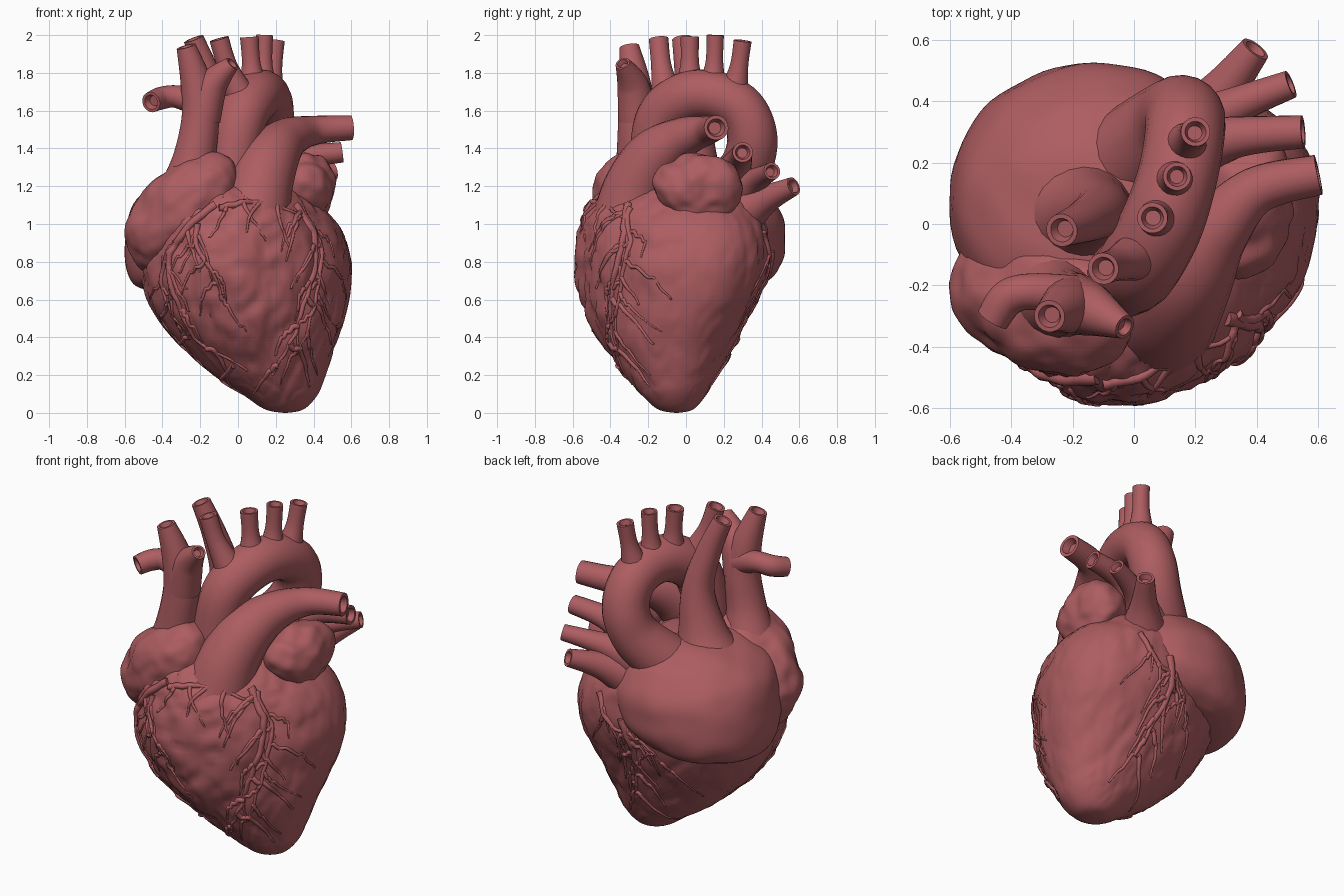
import bpy, bmesh, math, random
from mathutils import Vector, noise

random.seed(4)
if "Cube" in bpy.data.objects:
    bpy.data.objects.remove(bpy.data.objects["Cube"])

flesh = bpy.data.materials.new("flesh red")
flesh.use_nodes = True
flesh.diffuse_color = (0.42, 0.11, 0.12, 1)
flesh.node_tree.nodes["Principled BSDF"].inputs["Base Color"].default_value = (0.42, 0.11, 0.12, 1)


def spline(points, steps):
    """Catmull-Rom samples through tuples of any length."""
    out = []
    for i in range(len(points) - 1):
        a, b = points[max(i - 1, 0)], points[i]
        c, d = points[i + 1], points[min(i + 2, len(points) - 1)]
        for s in range(steps):
            t = s / steps
            out.append([0.5 * (2 * q + (r - p) * t + (2 * p - 5 * q + 4 * r - w) * t * t
                               + (3 * q - p - 3 * r + w) * t ** 3)
                        for p, q, r, w in zip(a, b, c, d)])
    return out + [list(points[-1])]


def finish(bm, name, angle=50):
    bmesh.ops.recalc_face_normals(bm, faces=bm.faces)
    mesh = bpy.data.meshes.new(name)
    bm.to_mesh(mesh)
    bm.free()
    mesh.materials.append(flesh)
    obj = bpy.data.objects.new(name, mesh)
    bpy.context.collection.objects.link(obj)
    bpy.ops.object.select_all(action="DESELECT")
    obj.select_set(True)
    bpy.context.view_layer.objects.active = obj
    bpy.ops.object.shade_smooth_by_angle(angle=math.radians(angle))


def skin(bm, rings):
    """Bridge rings of points and cap both ends."""
    loops = [[bm.verts.new(p) for p in ring] for ring in rings]
    n = len(loops[0])
    for a, b in zip(loops, loops[1:]):
        for i in range(n):
            bm.faces.new((a[i], a[(i + 1) % n], b[(i + 1) % n], b[i]))
    bm.faces.new(loops[0])
    bm.faces.new(loops[-1])


def add_tube(bm, points, sides=20, steps=8, hollow=True):
    """Sweep a circle along (x, y, z, radius); the far end is an open mouth."""
    path = spline(points, steps)
    pos = [Vector(p[:3]) for p in path]
    rad = [p[3] for p in path]
    rings, u = [], None
    for i, p in enumerate(pos):
        t = (pos[min(i + 1, len(pos) - 1)] - pos[max(i - 1, 0)]).normalized()
        u = t.orthogonal() if u is None else u - t * u.dot(t)
        u.normalize()
        v = t.cross(u)

        def ring(centre, r):
            return [centre + r * (u * math.cos(k * math.tau / sides) + v * math.sin(k * math.tau / sides))
                    for k in range(sides)]
        rings.append(ring(p, rad[i]))
    if hollow:
        r = rad[-1]
        rings += [ring(pos[-1], r * 0.72), ring(pos[-1] - t * r * 0.6, r * 0.5)]
    skin(bm, rings)


def vessel(name, *branches):
    bm = bmesh.new()
    for b in branches:
        add_tube(bm, b)
    finish(bm, name)


def section(row, ang, skew=0.0):
    """Point on an oval section; skew leans the oval along the diagonal."""
    z, x0, x1, y0, y1 = row
    return Vector(((x0 + x1) / 2 + (x1 - x0) / 2 * math.cos(ang),
                   (y0 + y1) / 2 + (y1 - y0) / 2 * math.sin(ang + skew), z))


def lumps(p, size, amount):
    return noise.noise(p * size) * amount + noise.noise(p * size * 2.3) * amount * 0.5


# Ventricles: stacked oval sections (z, x min, x max, y min, y max)
body_rows = spline([(0, 0.24, 0.26, -0.06, -0.04), (0.02, 0.14, 0.35, -0.15, 0.04),
                    (0.1, 0.02, 0.425, -0.24, 0.11), (0.2, -0.13, 0.465, -0.32, 0.17),
                    (0.4, -0.35, 0.535, -0.46, 0.27), (0.6, -0.48, 0.585, -0.55, 0.37),
                    (0.8, -0.52, 0.6, -0.585, 0.44), (0.98, -0.5, 0.54, -0.565, 0.43),
                    (1.1, -0.42, 0.43, -0.51, 0.37), (1.19, -0.3, 0.3, -0.41, 0.28),
                    (1.24, -0.12, 0.16, -0.22, 0.12)], 7)


def body_row(z):
    return min(body_rows, key=lambda r: abs(r[0] - z))


def body_point(row, ang):
    """Ventricle surface, crumpled on the front and nearly plain on the left side."""
    p = section(row, ang, 0.14 * (1 + math.cos(ang)) * min(1, row[0] / 0.6))
    out = Vector((math.cos(ang), math.sin(ang), 0))
    rough = 0.3 + 0.7 * max(0, -out.y) + 0.4 * max(0, out.y - 0.3)
    rough *= min(1, p.z / 0.3)
    crease = abs(noise.noise(Vector((p.x * 6, p.y * 6, p.z * 3.5))))
    fine = abs(noise.noise(Vector((p.x * 13, p.y * 13, p.z * 7 + 5))))
    return p + out * rough * (lumps(p, 4, 0.016) + 0.012 - 0.06 * max(0, 0.3 - crease)
                              - 0.06 * max(0, 0.25 - fine))


bm = bmesh.new()
skin(bm, [[body_point(r, k * math.tau / 130) for k in range(130)] for r in body_rows])
finish(bm, "ventricles")

# Atrium: broad smooth mass wrapping the back and right side
atrium_rows = spline([(0.68, -0.46, 0.05, -0.15, 0.36), (0.72, -0.55, 0.19, -0.27, 0.46),
                      (0.81, -0.595, 0.3, -0.34, 0.515), (0.92, -0.605, 0.34, -0.38, 0.525),
                      (1.03, -0.59, 0.34, -0.4, 0.515), (1.13, -0.54, 0.31, -0.38, 0.46),
                      (1.21, -0.45, 0.24, -0.33, 0.38), (1.27, -0.32, 0.13, -0.24, 0.26),
                      (1.295, -0.2, 0.05, -0.12, 0.15)], 5)
bm = bmesh.new()
rings = []
for row in atrium_rows:
    ring = [section(row, k * math.tau / 72) for k in range(72)]
    for p in ring:
        p.z += 0.1 * (p.x + 0.2) * max(0, 1.1 - p.z) / 0.4
        p += (p - Vector((-0.15, 0.1, 1))).normalized() * lumps(p, 3.5, 0.014)
    rings.append(ring)
skin(bm, rings)
finish(bm, "atrium", 70)


# Auricles: lumpy ear-shaped pouches
def auricle(name, centre, axis, radii, amount):
    bm = bmesh.new()
    bmesh.ops.create_icosphere(bm, subdivisions=5, radius=1)
    turn = Vector(axis).to_track_quat("X", "Z")
    for v in bm.verts:
        n = v.co.copy()
        p = turn @ Vector([a * b for a, b in zip(n, radii)]) + Vector(centre)
        v.co = p + (turn @ n) * lumps(p, 6, amount)
    finish(bm, name, 70)


auricle("right_auricle", (-0.29, -0.235, 1.06), (0.5, -0.22, 0.52), (0.38, 0.245, 0.225), 0.024)
auricle("left_auricle", (0.36, 0.07, 1.19), (0.06, 1, -0.1), (0.24, 0.155, 0.175), 0.028)

# Aorta: arch with its four upward branches
vessel("aorta", [(-0.03, -0.17, 1.1, 0.13), (-0.02, -0.17, 1.35, 0.13), (0.02, -0.13, 1.56, 0.135),
                 (0.09, 0.0, 1.67, 0.135), (0.14, 0.15, 1.68, 0.13), (0.165, 0.29, 1.61, 0.13),
                 (0.16, 0.35, 1.47, 0.133), (0.11, 0.325, 1.32, 0.138), (0.0, 0.23, 1.17, 0.16),
                 (-0.1, 0.12, 1.05, 0.19)])
vessel("arch_branches",
       [(0.02, -0.1, 1.66, 0.085), (-0.055, -0.13, 1.83, 0.055), (-0.1, -0.145, 1.98, 0.052)],
       [(0.08, 0.02, 1.72, 0.08), (0.07, 0.02, 1.85, 0.05), (0.06, 0.02, 1.99, 0.05)],
       [(0.13, 0.14, 1.72, 0.08), (0.135, 0.15, 1.85, 0.048), (0.14, 0.155, 2.0, 0.046)],
       [(0.16, 0.25, 1.67, 0.085), (0.185, 0.28, 1.83, 0.05), (0.2, 0.3, 1.97, 0.048)])

# Great vein entering the right auricle, with three branches
vessel("upper_vein",
       [(-0.27, -0.23, 1.15, 0.16), (-0.23, -0.255, 1.35, 0.115), (-0.2, -0.26, 1.56, 0.1),
        (-0.22, -0.27, 1.74, 0.085), (-0.275, -0.3, 1.94, 0.052)],
       [(-0.19, -0.26, 1.56, 0.1), (-0.14, -0.28, 1.73, 0.085), (-0.03, -0.335, 1.85, 0.04)],
       [(-0.2, -0.24, 1.64, 0.075), (-0.33, -0.22, 1.675, 0.06), (-0.41, -0.24, 1.665, 0.06),
        (-0.46, -0.31, 1.645, 0.055)])

# Tapered vessel rising from the top of the atrium
vessel("back_vein", [(-0.2, 0.04, 1.08, 0.23), (-0.14, 0.04, 1.3, 0.14), (-0.11, 0.04, 1.55, 0.092),
                     (-0.16, 0.01, 1.78, 0.07), (-0.235, -0.02, 1.98, 0.054)])

# Pulmonary trunk and veins on the left
vessel("pulmonary_trunk", [(0.08, -0.3, 1.02, 0.2), (0.12, -0.26, 1.2, 0.172),
                           (0.18, -0.16, 1.36, 0.15), (0.27, -0.02, 1.455, 0.11),
                           (0.4, 0.11, 1.495, 0.078), (0.6, 0.16, 1.51, 0.066)])
vessel("pulmonary_veins",
       [(0.12, 0.22, 1.2, 0.13), (0.32, 0.28, 1.34, 0.07), (0.55, 0.3, 1.38, 0.054)],
       [(0.1, 0.25, 1.13, 0.14), (0.3, 0.37, 1.23, 0.068), (0.51, 0.455, 1.28, 0.046)],
       [(0.15, 0.25, 1.03, 0.16), (0.28, 0.42, 1.13, 0.08), (0.395, 0.57, 1.2, 0.05)])


# Coronary vessels: thin ridges lying on the ventricle surface
def on_surface(x, z, side):
    row = body_row(z)
    c = (x - (row[1] + row[2]) / 2) / ((row[2] - row[1]) / 2)
    return body_point(row, side * math.acos(max(-0.97, min(0.97, c))))


def ridge(bm, route, r, side):
    path = spline(route, 5)
    pts = [(*on_surface(x, z, side), r * (1 - 0.75 * i / len(path))) for i, (x, z) in enumerate(path)]
    add_tube(bm, pts, 8, 2, False)


def coronary(name, route, r, side=-1, twigs=9):
    bm = bmesh.new()
    ridge(bm, route, r, side)
    path = spline(route, 6)
    for k in range(twigs):
        i = int((k + 0.6) / twigs * (len(path) - 1))
        x, z = path[i]
        way = 1 if k % 2 else -1
        reach = random.uniform(0.06, 0.14)
        drop = random.uniform(0.14, 0.26)
        bend = random.uniform(-0.03, 0.03)
        twig = [(x, z), (x + way * reach * 0.5 + bend, max(0.12, z - drop * 0.35)),
                (x + way * reach, max(0.1, z - drop))]
        ridge(bm, twig, r * 0.7, side)
    finish(bm, name, 80)


coronary("front_coronary", [(0.3, 1.1), (0.4, 0.95), (0.41, 0.78), (0.36, 0.6), (0.29, 0.4), (0.18, 0.2)], 0.025)
coronary("front_coronary_vein", [(0.33, 1.08), (0.44, 0.9), (0.43, 0.7), (0.38, 0.5), (0.31, 0.3)], 0.018)
coronary("right_coronary", [(-0.12, 1.1), (-0.3, 0.94), (-0.36, 0.78), (-0.3, 0.55), (-0.2, 0.38), (0.05, 0.22)], 0.024)
coronary("middle_coronary", [(-0.22, 1.0), (-0.22, 0.88), (-0.13, 0.75), (-0.09, 0.6)], 0.018, twigs=8)
coronary("marginal_coronary", [(-0.33, 0.9), (-0.4, 0.75), (-0.38, 0.6), (-0.28, 0.42)], 0.018, twigs=6)
coronary("root_coronary", [(-0.1, 1.08), (0.05, 1.12), (0.2, 1.1), (0.36, 1.02)], 0.02, twigs=5)
coronary("back_coronary", [(0.12, 0.85), (0.08, 0.68), (0.12, 0.5), (0.18, 0.3)], 0.024, 1)
coronary("back_coronary_vein", [(0.3, 0.95), (0.2, 0.8), (0.0, 0.72), (-0.1, 0.55)], 0.018, 1, 7)
